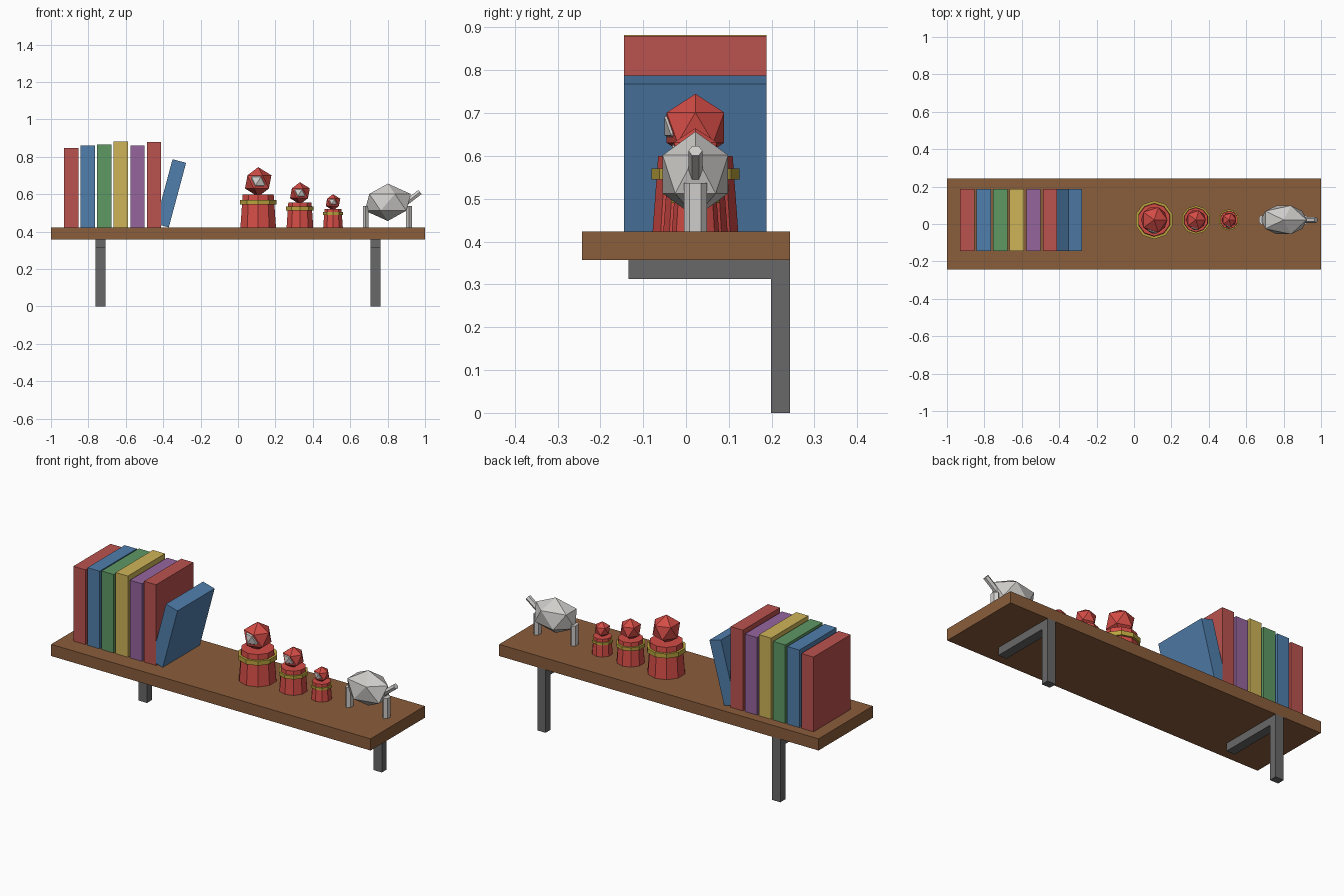
import bpy, bmesh, math
from mathutils import Matrix, Vector

if "Cube" in bpy.data.objects:
    bpy.data.objects.remove(bpy.data.objects["Cube"])


def material(name, r, g, b):
    lin = [((c / 255 + 0.055) / 1.055) ** 2.4 for c in (r, g, b)]
    m = bpy.data.materials.new(name)
    m.diffuse_color = (*lin, 1)
    m.use_nodes = True
    m.node_tree.nodes["Principled BSDF"].inputs["Base Color"].default_value = m.diffuse_color
    return m


WOOD = material("wood", 138, 93, 59)
METAL = material("grey_metal", 104, 104, 104)
RED = material("book_red", 186, 82, 78)
BLUE = material("book_blue", 80, 126, 172)
GREEN = material("book_green", 94, 152, 100)
YELLOW = material("book_yellow", 206, 180, 88)
PURPLE = material("book_purple", 150, 101, 158)
DOLL_RED = material("doll_red", 212, 76, 70)
GOLD = material("gold", 186, 163, 62)
WHITE = material("off_white", 208, 206, 203)

TOP = 0.423     # shelf surface height
MID_Y = 0.022   # depth centre of everything on the shelf


def finish(name, bm, mat, matrix):
    me = bpy.data.meshes.new(name)
    bm.transform(matrix)
    bm.to_mesh(me)
    bm.free()
    me.materials.append(mat)
    ob = bpy.data.objects.new(name, me)
    bpy.context.collection.objects.link(ob)
    return ob


def box(name, mat, x, y, z, tilt=0):
    """Box from (min, max) ranges, optionally tilted about its lower right edge."""
    bm = bmesh.new()
    bmesh.ops.create_cube(bm, size=1)
    size = Matrix.Diagonal((x[1] - x[0], y[1] - y[0], z[1] - z[0], 1))
    move = Matrix.Translation((sum(x) / 2, sum(y) / 2, sum(z) / 2))
    pivot = Matrix.Translation((x[1], 0, z[0]))
    turn = pivot @ Matrix.Rotation(tilt, 4, 'Y') @ pivot.inverted()
    return finish(name, bm, mat, turn @ move @ size)


def prism(name, mat, sides, r1, r2, start, end, scale=(1, 1)):
    """Tapered prism running from start to end."""
    a, b = Vector(start), Vector(end)
    bm = bmesh.new()
    bmesh.ops.create_cone(bm, cap_ends=True, segments=sides,
                          radius1=r1, radius2=r2, depth=(b - a).length)
    axis = b - a
    lean = Matrix.Rotation(math.atan2(axis.x, axis.z), 4, 'Y')
    return finish(name, bm, mat, Matrix.Translation((a + b) / 2) @ lean
                  @ Matrix.Diagonal((*scale, 1, 1)))


def gem(name, mat, centre, radii):
    """Twenty-sided ball."""
    bm = bmesh.new()
    bmesh.ops.create_icosphere(bm, subdivisions=1, radius=1)
    return finish(name, bm, mat, Matrix.Translation(centre) @ Matrix.Diagonal((*radii, 1)))


# Shelf board and its two angle brackets
box("shelf_board", WOOD, (-1, 1), (-0.243, 0.243), (0.357, TOP))
for side, x in (("left", -0.735), ("right", 0.735)):
    span = (x - 0.026, x + 0.026)
    box(side + "_bracket_upright", METAL, span, (0.199, 0.243), (0, 0.357))
    box(side + "_bracket_arm", METAL, span, (-0.134, 0.199), (0.313, 0.357))

# Row of upright books, then one leaning
DEPTH = (-0.145, 0.188)
books = [(RED, 0.846), (BLUE, 0.862), (GREEN, 0.867),
         (YELLOW, 0.882), (PURPLE, 0.862), (RED, 0.88)]
for i, (mat, height) in enumerate(books):
    x = -0.93 + i * 0.0885
    box(f"book_{i + 1}", mat, (x, x + 0.076), DEPTH, (TOP, height))
box("leaning_book", BLUE, (-0.445, -0.37), (DEPTH[0] + 0.0005, DEPTH[1] - 0.0005),
    (TOP, TOP + 0.357), math.radians(15))

# Three nesting dolls in falling sizes
for name, x, s in (("large", 0.108, 1), ("medium", 0.331, 0.75), ("small", 0.508, 0.55)):
    def at(z, y=0):
        return (x, MID_Y + y * s, TOP + z * s)
    prism(name + "_doll_body", DOLL_RED, 10, 0.1 * s, 0.087 * s, at(0), at(0.177))
    prism(name + "_doll_band", GOLD, 10, 0.103 * s, 0.103 * s, at(0.122), at(0.147))
    gem(name + "_doll_head", DOLL_RED, at(0.243), [0.079 * s] * 3)
    gem(name + "_doll_face", WHITE, at(0.247, -0.031), [0.049 * s] * 3)

# Animal figurine: faceted body, legs and raised tail
gem("figurine_body", WHITE, (0.801, MID_Y, 0.557), (0.137, 0.09, 0.1))
for side, x in (("left", 0.683), ("right", 0.915)):
    prism(side + "_figurine_leg", WHITE, 6, 0.027, 0.027,
          (x, MID_Y, TOP), (x, MID_Y, 0.537), (0.68, 1))
prism("figurine_tail", WHITE, 6, 0.016, 0.016, (0.88, MID_Y, 0.54), (0.973, MID_Y, 0.612))
